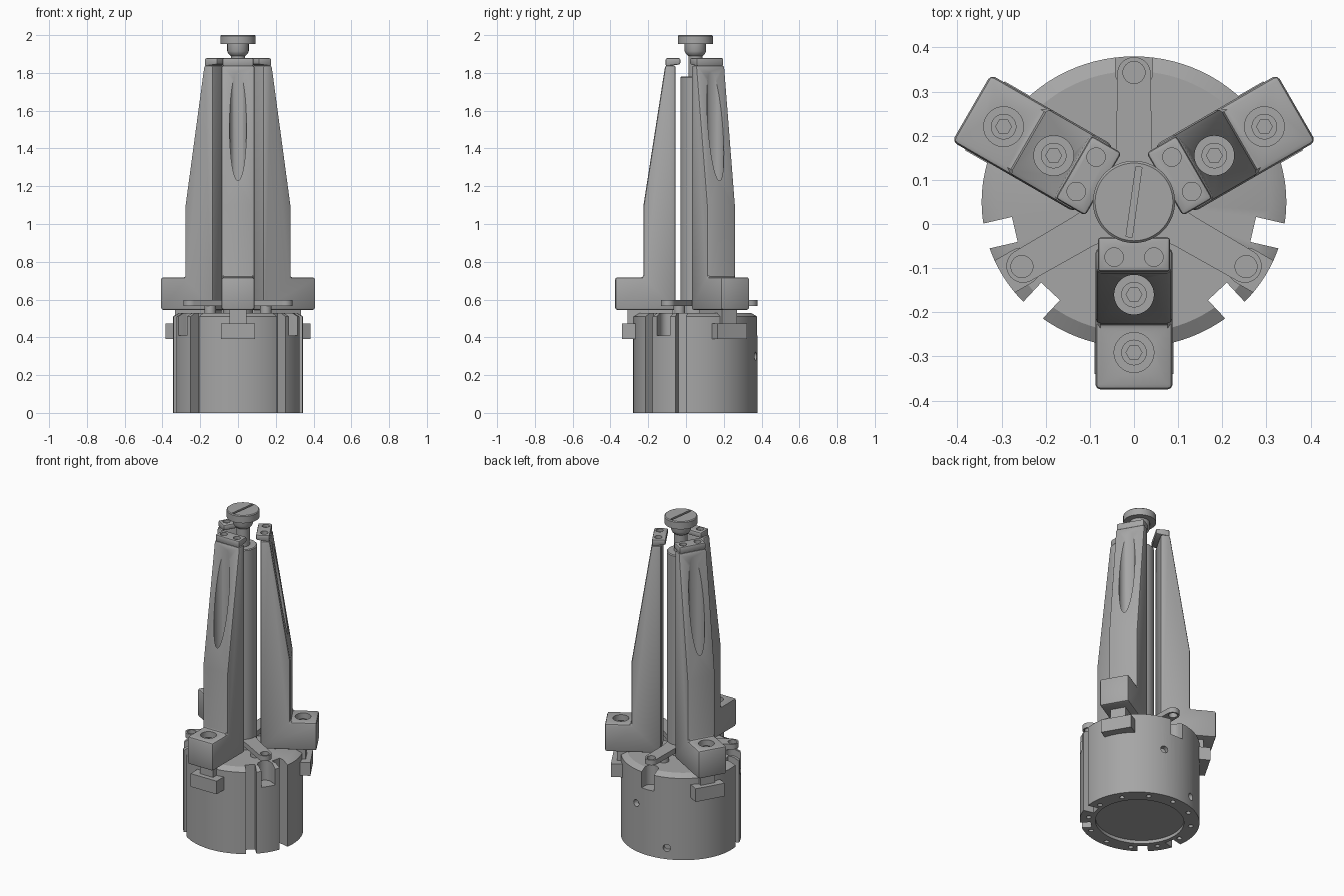
import bpy, bmesh, math
from mathutils import Matrix, Vector

if "Cube" in bpy.data.objects:
    bpy.data.objects.remove(bpy.data.objects["Cube"])

AXIS = Matrix.Translation((0, 0.05, 0))
JAWS = (-90, 30, 150)
ARMS = (90, 210, 330)

steel = bpy.data.materials.new("steel_grey")
steel.use_nodes = True
steel.diffuse_color = (0.38, 0.38, 0.38, 1)
steel.node_tree.nodes["Principled BSDF"].inputs["Base Color"].default_value = steel.diffuse_color


def spin(deg):
    return Matrix.Rotation(math.radians(deg), 4, 'Z')


def make(name, bm):
    bmesh.ops.recalc_face_normals(bm, faces=bm.faces)
    me = bpy.data.meshes.new(name)
    bm.to_mesh(me)
    bm.free()
    ob = bpy.data.objects.new(name, me)
    bpy.context.collection.objects.link(ob)
    me.materials.append(steel)
    return ob


def add_box(bm, x, y, z, mat=Matrix()):
    size = Matrix.Diagonal((x[1] - x[0], y[1] - y[0], z[1] - z[0], 1))
    mid = Matrix.Translation((sum(x) / 2, sum(y) / 2, sum(z) / 2))
    bmesh.ops.create_cube(bm, size=1, matrix=mat @ mid @ size)


def add_cyl(bm, x, y, z, r, mat=Matrix(), seg=32):
    mid = Matrix.Translation((x, y, sum(z) / 2))
    bmesh.ops.create_cone(bm, cap_ends=True, segments=seg, radius1=r, radius2=r,
                          depth=z[1] - z[0], matrix=mat @ mid)


def lathe(name, profile, seg=96):
    bm = bmesh.new()
    vs = [bm.verts.new((r, 0, z)) for r, z in profile]
    es = [bm.edges.new(p) for p in zip(vs, vs[1:])]
    bmesh.ops.spin(bm, geom=vs + es, axis=(0, 0, 1), cent=(0, 0, 0),
                   angle=math.tau, steps=seg, use_merge=True)
    bmesh.ops.remove_doubles(bm, verts=bm.verts, dist=1e-5)
    return make(name, bm)


def extrude(name, profile, half):
    bm = bmesh.new()
    face = bm.faces.new([bm.verts.new((x, -half, z)) for x, z in profile])
    out = bmesh.ops.extrude_face_region(bm, geom=[face])
    new = [v for v in out["geom"] if isinstance(v, bmesh.types.BMVert)]
    bmesh.ops.translate(bm, verts=new, vec=(0, 2 * half, 0))
    return make(name, bm)


def apply(ob, mod):
    bpy.context.view_layer.objects.active = ob
    bpy.ops.object.modifier_apply(modifier=mod.name)


def bevel(ob, width, seg=2):
    mod = ob.modifiers.new("Bevel", 'BEVEL')
    mod.width, mod.segments = width, seg
    mod.limit_method, mod.angle_limit = 'ANGLE', math.radians(40)
    apply(ob, mod)


def cut(ob, fill):
    bm = bmesh.new()
    fill(bm)
    cutter = make("cutter", bm)
    cutter.hide_render = True
    mod = ob.modifiers.new("Cut", 'BOOLEAN')
    mod.operation, mod.object, mod.solver = 'DIFFERENCE', cutter, 'EXACT'
    mod.use_self = True
    apply(ob, mod)
    bpy.data.objects.remove(cutter)


def finish(ob, mat=Matrix()):
    ob.data.transform(AXIS @ mat)
    bpy.ops.object.select_all(action='DESELECT')
    ob.select_set(True)
    bpy.context.view_layer.objects.active = ob
    bpy.ops.object.shade_smooth_by_angle(angle=math.radians(30))


# Round chuck body with a recessed underside and a chamfered top
body = lathe("chuck_body", [(0, 0.02), (0.255, 0.02), (0.255, 0), (0.345, 0),
                            (0.345, 0.51), (0.31, 0.53), (0, 0.53)])
body.data.transform(Matrix.Diagonal((1, 0.955, 1, 1)))


def body_cuts(bm):
    # Full-height grooves beside the two front arms
    for arm in ARMS[1:]:
        for side in (-17, 17):
            add_box(bm, (0.277, 0.5), (-0.029, 0.029), (-0.1, 0.7), spin(arm + side))
    # Pockets under the arm ends
    for arm in ARMS:
        add_cyl(bm, 0.293, 0, (0.41, 0.7), 0.042, spin(arm))
        add_box(bm, (0.293, 0.5), (-0.042, 0.042), (0.411, 0.69), spin(arm))
    # Bolt holes in the bottom rim
    for i in range(12):
        add_cyl(bm, 0.293, 0, (-0.1, 0.04), 0.014, spin(30 * i), 16)
    # Ports in the back wall
    for deg, z in ((75, 0.3), (111, 0.07)):
        port = spin(deg) @ Matrix.Translation((0, 0, z)) @ Matrix.Rotation(math.pi / 2, 4, 'Y')
        add_cyl(bm, 0, 0, (0.3, 0.4), 0.022, port, 24)


cut(body, body_cuts)
finish(body)

# Three-armed retaining plate with round drilled ends
for n, arm in enumerate(ARMS):
    bm = bmesh.new()
    pts = [(0, -0.055), (0.13, -0.04)]
    pts += [(0.29 + 0.038 * math.cos(a), 0.038 * math.sin(a))
            for a in (math.pi * (i / 16 - 0.5) for i in range(17))]
    pts += [(0.13, 0.04), (0, 0.055)]
    face = bm.faces.new([bm.verts.new((x, y, 0.565)) for x, y in pts])
    out = bmesh.ops.extrude_face_region(bm, geom=[face])
    bmesh.ops.translate(bm, vec=(0, 0, 0.032),
                        verts=[v for v in out["geom"] if isinstance(v, bmesh.types.BMVert)])
    plate = make(f"plate_arm_{n + 1}", bm)
    cut(plate, lambda b: add_cyl(b, 0.293, 0, (0.5, 0.7), 0.025))
    finish(plate, spin(arm))
    bm = bmesh.new()
    add_cyl(bm, 0.17, 0, (0.52, 0.57), 0.03)
    finish(make(f"plate_spacer_{n + 1}", bm), spin(arm))

# Central rod and the stepped knob on top
finish(lathe("central_rod", [(0, 0.52), (0.08, 0.52), (0.08, 1.775), (0.075, 1.78), (0, 1.78)], 48))
knob = lathe("top_knob", [(0, 1.75), (0.038, 1.75), (0.038, 1.89), (0.05, 1.9), (0.057, 1.915),
                          (0.057, 1.953), (0.093, 1.953), (0.093, 1.995), (0.088, 2), (0, 2)], 64)
cut(knob, lambda b: add_box(b, (-0.007, 0.007), (-0.08, 0.08), (1.988, 2.1), spin(-8)))
finish(knob)

# Jaws, each with a bolted foot, a tapered finger, a tip and a sliding base
for n, deg in enumerate(JAWS):
    turn = spin(deg)
    jaw = extrude("jaw_%d" % (n + 1), [(0.105, 0.545), (0.425, 0.545), (0.425, 0.718),
                                       (0.275, 0.718), (0.275, 1.1), (0.16, 1.84),
                                       (0.105, 1.84)], 0.0875)
    bevel(jaw, 0.012)

    def bolt_bores(b):
        add_cyl(b, 0.21, 0, (0.66, 1.95), 0.045, seg=48)
        add_cyl(b, 0.341, 0, (0.64, 0.8), 0.045, seg=48)

    cut(jaw, bolt_bores)
    finish(jaw, turn)

    # Socket-head bolts inside the bores
    for x, z in ((0.21, 0.7), (0.341, 0.69)):
        bm = bmesh.new()
        add_cyl(bm, x, 0, (0.63, z), 0.029)
        bolt = make("jaw_bolt", bm)
        cut(bolt, lambda b: add_cyl(b, x, 0, (z - 0.02, z + 0.1), 0.018, seg=6))
        finish(bolt, turn)

    # Finger tip with two screw holes
    tip = extrude("jaw_tip", [(0.08, 1.845), (0.158, 1.835), (0.158, 1.878), (0.08, 1.878)], 0.082)
    bevel(tip, 0.008)

    def tip_holes(b):
        for y in (-0.045, 0.045):
            add_cyl(b, 0.125, y, (1.86, 1.95), 0.021, seg=20)
        add_cyl(b, 0.21, 0, (1.8, 1.95), 0.045)

    cut(tip, tip_holes)
    finish(tip, turn)

    # T-shaped sliding base
    bm = bmesh.new()
    add_box(bm, (0.15, 0.39), (-0.09, 0.09), (0.39, 0.472))
    add_box(bm, (0.12, 0.36), (-0.045, 0.045), (0.46, 0.55))
    finish(make("jaw_slide", bm), turn)
